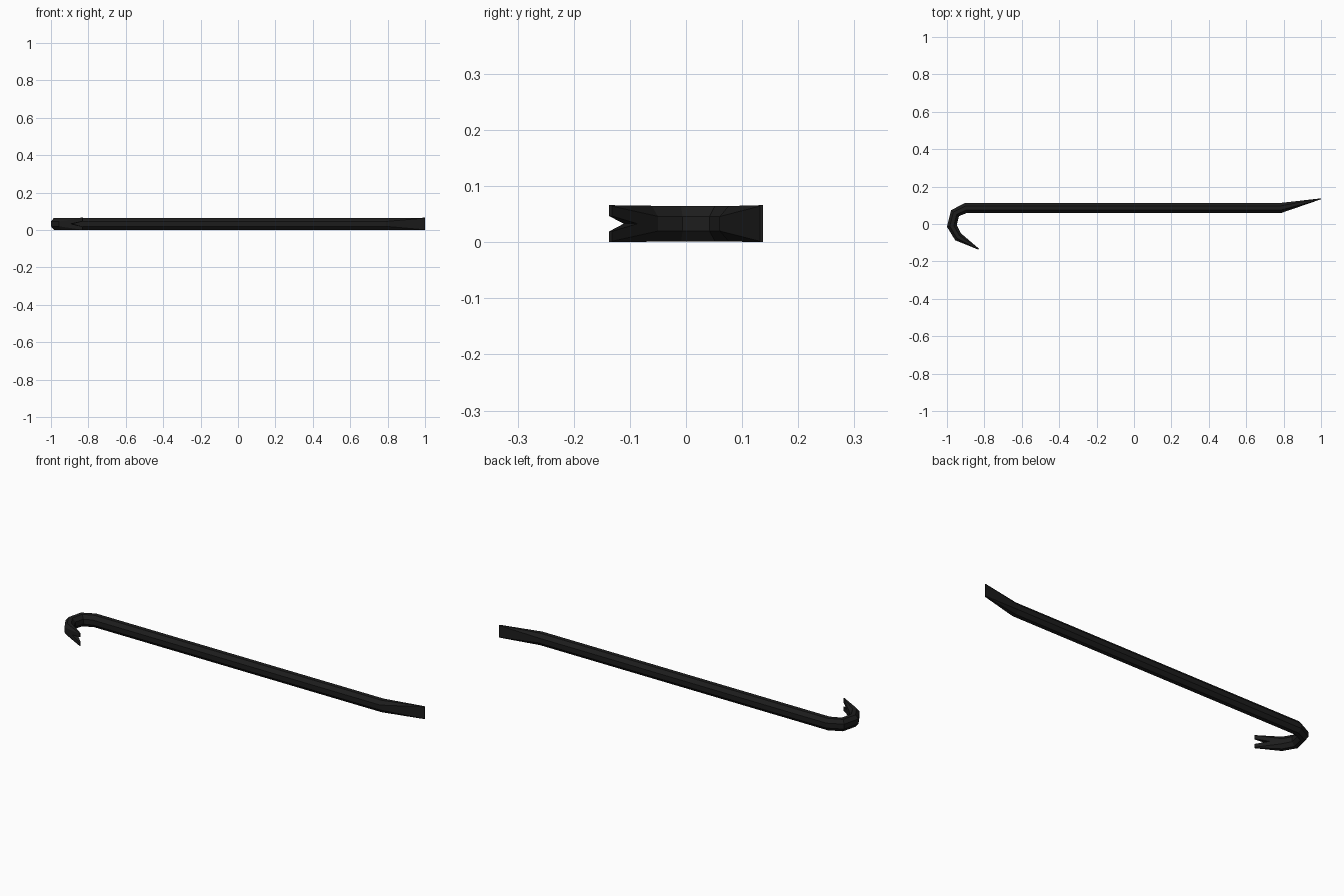
import bpy, bmesh
from mathutils import Vector

if "Cube" in bpy.data.objects:
    bpy.data.objects.remove(bpy.data.objects["Cube"])

ZC = 0.033  # mid height of the bar

steel = bpy.data.materials.new("black steel")
steel.diffuse_color = (0.012, 0.012, 0.012, 1)
steel.use_nodes = True
steel.node_tree.nodes["Principled BSDF"].inputs["Base Color"].default_value = steel.diffuse_color


def new_object(name, bm):
    bmesh.ops.recalc_face_normals(bm, faces=bm.faces)
    mesh = bpy.data.meshes.new(name)
    bm.to_mesh(mesh)
    bm.free()
    mesh.materials.append(steel)
    obj = bpy.data.objects.new(name, mesh)
    bpy.context.collection.objects.link(obj)
    return obj


def ring(bm, outer, inner, hz, flat):
    """Eight-sided section between an outer and an inner point of the bend."""
    o, i = Vector((*outer, ZC)), Vector((*inner, ZC))
    mid, half = (o + i) / 2, (o - i) / 2
    a = max(0.41, min(flat, 1))
    prof = [(1, -flat), (1, flat), (a, 1), (-a, 1),
            (-1, flat), (-1, -flat), (-a, -1), (a, -1)]
    return [bm.verts.new(mid + half * n + Vector((0, 0, hz * z))) for n, z in prof]


# Crowbar: outer point, inner point, half height, flat share of the section
stations = [
    ((1.0, 0.137), (0.999, 0.132), 0.033, 0.95),       # chisel edge
    ((0.785, 0.113), (0.79, 0.060), 0.0315, 0.41),     # chisel bend
    ((-0.902, 0.113), (-0.892, 0.060), 0.0315, 0.41),  # start of hook
    ((-0.978, 0.074), (-0.936, 0.042), 0.0315, 0.41),
    ((-1.0, -0.015), (-0.948, -0.006), 0.0315, 0.41),
    ((-0.956, -0.087), (-0.925, -0.050), 0.032, 0.41),
    ((-0.832, -0.137), (-0.829, -0.132), 0.033, 0.95),  # claw edge
]
bm = bmesh.new()
rings = [ring(bm, *s) for s in stations]
for r, s in zip(rings, rings[1:]):
    for k in range(8):
        bm.faces.new((r[k], r[(k + 1) % 8], s[(k + 1) % 8], s[k]))
bm.faces.new(rings[0])
bm.faces.new(rings[-1])
crowbar = new_object("crowbar", bm)

# Wedge that cuts the nail slot into the claw
apex = Vector((-0.888, -0.097, ZC))
along = Vector((0.86, -0.51, 0))
across = Vector((0.51, 0.86, 0))
bm = bmesh.new()
tri = [bm.verts.new(apex + along * d + Vector((0, 0, z)) - across * 0.045)
       for d, z in ((0, 0), (0.1, 0.020), (0.1, -0.020))]
face = bm.faces.new(tri)
out = bmesh.ops.extrude_face_region(bm, geom=[face])
bmesh.ops.translate(bm, vec=across * 0.09,
                    verts=[g for g in out["geom"] if isinstance(g, bmesh.types.BMVert)])
cutter = new_object("nail_slot_cutter", bm)
cutter.hide_render = True
cutter.hide_set(True)

cut = crowbar.modifiers.new("nail slot", 'BOOLEAN')
cut.operation = 'DIFFERENCE'
cut.solver = 'EXACT'
cut.object = cutter
